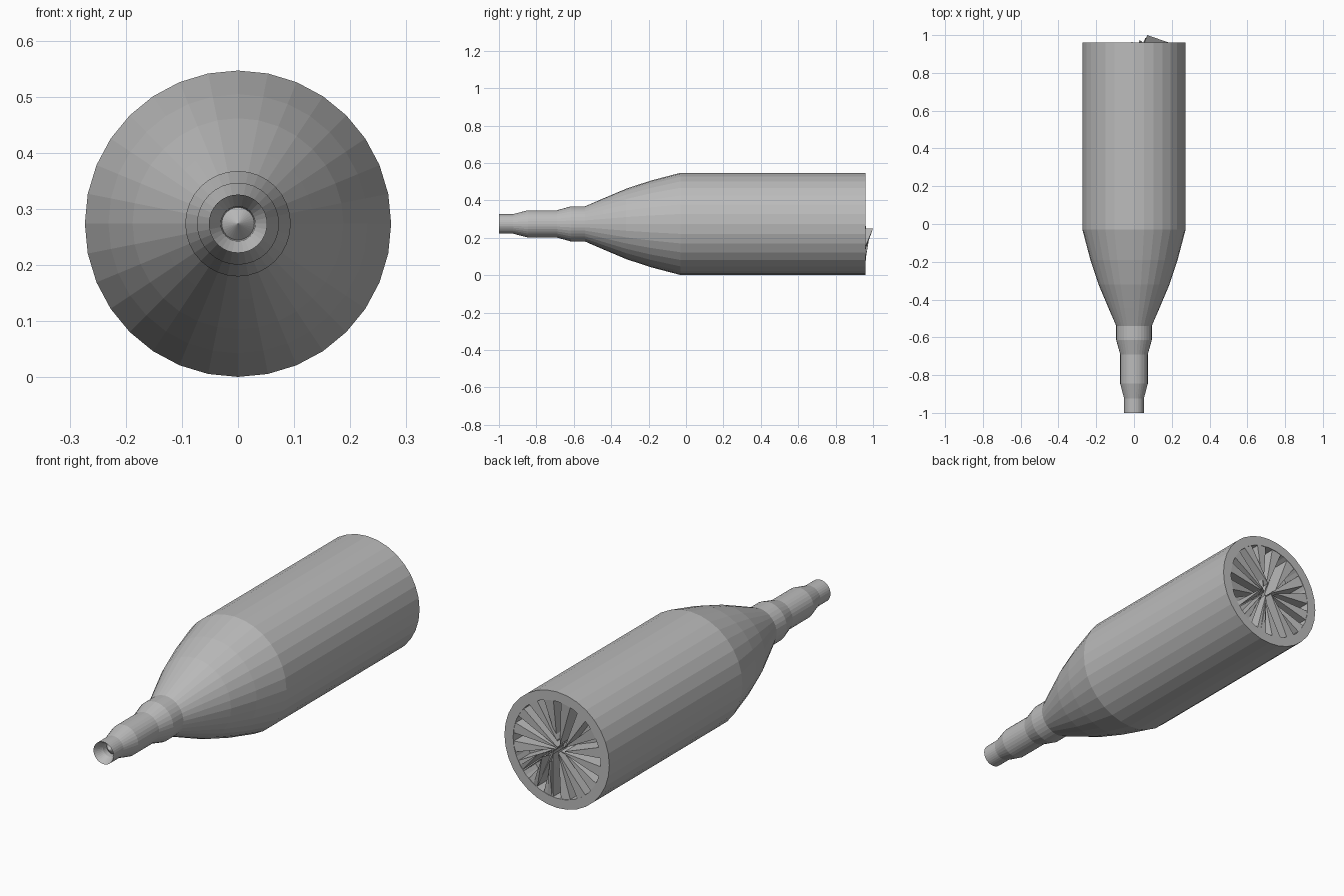
import bpy, bmesh, math, random

if "Cube" in bpy.data.objects:
    bpy.data.objects.remove(bpy.data.objects["Cube"])

random.seed(4)
SIDES = 32
CZ = 0.274

grey = bpy.data.materials.new("plain grey")
grey.diffuse_color = (0.5, 0.5, 0.5, 1)
grey.use_nodes = True
grey.node_tree.nodes["Principled BSDF"].inputs["Base Color"].default_value = grey.diffuse_color


def finish(name, bm, recalc=True):
    if recalc:
        bmesh.ops.recalc_face_normals(bm, faces=bm.faces)
    me = bpy.data.meshes.new(name)
    bm.to_mesh(me)
    bm.free()
    me.materials.append(grey)
    ob = bpy.data.objects.new(name, me)
    bpy.context.collection.objects.link(ob)
    return ob


def polar(r, a, y):
    return (r * math.cos(a), y, CZ + r * math.sin(a))


def lathe(name, profile):
    """Spin (y, radius) points round the long axis; radius 0 makes a tip."""
    bm = bmesh.new()
    rings = []
    for y, r in profile:
        n = SIDES if r else 1
        rings.append([bm.verts.new(polar(r, 2 * math.pi * i / SIDES, y)) for i in range(n)])
    for a, b in zip(rings, rings[1:]):
        for i in range(SIDES):
            j = (i + 1) % SIDES
            quad = [a[i % len(a)], a[j % len(a)], b[j % len(b)], b[i % len(b)]]
            bm.faces.new(list(dict.fromkeys(quad)))
    return finish(name, bm)


# Casing: funnel mouth and inner tip, stepped neck, curved shoulder, body, rear recess
lathe("casing", [
    (-0.965, 0), (-0.935, 0.029), (-0.96, 0.031), (-1.0, 0.052), (-0.925, 0.052),
    (-0.845, 0.073), (-0.69, 0.073), (-0.615, 0.094), (-0.54, 0.094),
    (-0.445, 0.135), (-0.32, 0.188), (-0.19, 0.231), (-0.03, 0.273),
    (0.96, 0.273), (0.96, 0.228), (0.87, 0.228), (0.87, 0)])

# Rear blades: thin wedges running from the rim towards the middle
bm = bmesh.new()
N = 16
for k in range(N):
    a = 2 * math.pi * (k + 0.5) / N
    w = math.pi / N * 0.56
    tip_a = a + random.uniform(-0.6, 0.6)
    tip_r = random.uniform(0.01, 0.05)
    tip_y = random.uniform(0.925, 0.965)
    top = [bm.verts.new(polar(0.232, a + s * w, 0.958)) for s in (-1, 1)]
    low = [bm.verts.new(polar(0.232, a + s * w, 0.87)) for s in (-1, 1)]
    t = bm.verts.new(polar(tip_r, tip_a, tip_y))
    b = bm.verts.new(polar(tip_r, tip_a, 0.87))
    bm.faces.new((top[0], top[1], t))
    bm.faces.new((top[0], t, b, low[0]))
    bm.faces.new((top[1], low[1], b, t))
finish("rear_blades", bm)

# Raised splinters standing out of the rear face
bm = bmesh.new()
for (x, y, z), a in (((0.07, 1.0, 0.25), -0.62), ((0.06, 0.985, 0.235), -1.05),
                     ((0.03, 0.975, 0.215), -1.4)):
    base = [bm.verts.new(polar(0.228, a + s, 0.958)) for s in (-0.05, 0.05)]
    foot = bm.verts.new((x * 0.6, 0.93, z))
    tip = bm.verts.new((x, y, z))
    bm.faces.new((base[0], base[1], tip))
    bm.faces.new((base[0], tip, foot))
    bm.faces.new((base[1], foot, tip))
    bm.faces.new((base[0], foot, base[1]))
finish("rear_splinters", bm)
